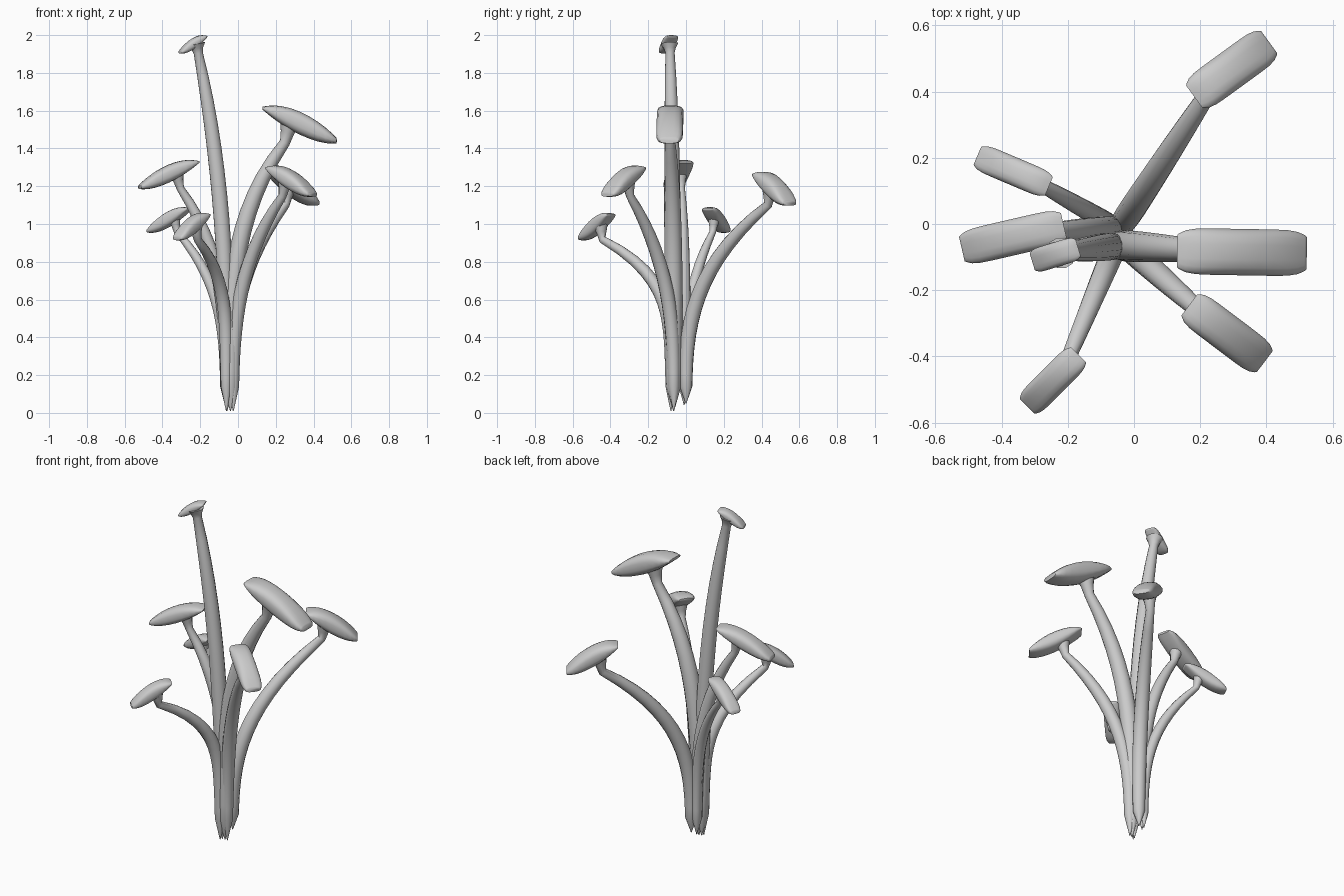
import bpy, bmesh, math
from mathutils import Vector

cube = bpy.data.objects.get("Cube")
if cube:
    bpy.data.objects.remove(cube, do_unlink=True)

colour = (0.6, 0.6, 0.6, 1)
grey = bpy.data.materials.new("stone grey")
grey.use_nodes = True
grey.diffuse_color = colour
grey.node_tree.nodes["Principled BSDF"].inputs["Base Color"].default_value = colour

UP = Vector((0, 0, 1))


def loft(name, rings):
    """Skin a list of closed rings and cap both ends."""
    bm = bmesh.new()
    loops = [[bm.verts.new(point) for point in ring] for ring in rings]
    count = len(loops[0])
    for lower, upper in zip(loops, loops[1:]):
        for i in range(count):
            j = (i + 1) % count
            bm.faces.new((lower[i], lower[j], upper[j], upper[i]))
    bm.faces.new(loops[0][::-1])
    bm.faces.new(loops[-1])
    bmesh.ops.recalc_face_normals(bm, faces=bm.faces)
    mesh = bpy.data.meshes.new(name)
    bm.to_mesh(mesh)
    bm.free()
    mesh.materials.append(grey)
    ob = bpy.data.objects.new(name, mesh)
    bpy.context.collection.objects.link(ob)
    bpy.ops.object.select_all(action="DESELECT")
    ob.select_set(True)
    bpy.context.view_layer.objects.active = ob
    bpy.ops.object.shade_smooth_by_angle(angle=math.radians(50))


def make_stem(name, foot, neck, flare, side, bend, radius, sides=12, steps=14):
    """Pointed root, a shaft that leans out ever faster, and a flare into the cap."""
    root = Vector((foot.x, foot.y, 0.01 + 0.6 * max(0, foot.y + 0.065)))
    path = [(root, 0.002)]
    for i in range(steps + 1):
        s = i / steps
        point = foot.lerp(neck, s ** bend)
        point.z = foot.z + (neck.z - foot.z) * s
        swell = 0.82 + 0.18 * math.sin(math.pi * min(s, 0.5)) - 0.42 * s ** 5
        path.append((point, radius * swell))
    path.append((neck.lerp(flare, 0.5), radius * 0.75))
    path.append((flare, radius * 1.1))
    rings = []
    for i, (point, r) in enumerate(path):
        before, after = path[max(i - 1, 0)][0], path[min(i + 1, len(path) - 1)][0]
        tangent = (after - before).normalized()
        u = (side - tangent * side.dot(tangent)).normalized()
        v = tangent.cross(u)
        angles = [math.tau * k / sides for k in range(sides)]
        rings.append([point + r * (u * math.cos(a) + v * math.sin(a)) for a in angles])
    loft(name, rings)


def rounded(value):
    """Push a circle coordinate towards a rounded rectangle."""
    return math.copysign(abs(value) ** 0.7, value)


def make_cap(name, centre, out, side, length, height, width, sides=16, steps=12):
    """Long cap: high thin inner end, arched back, low blunt outer end."""
    rings = []
    for i in range(steps + 1):
        t = 0.5 - 0.5 * math.cos(math.pi * i / steps)
        top = 0.5 - 1.05 * abs(t - 0.13) ** 1.9
        bottom = 0.87 * (1 - t) ** 1.8 - 0.5
        blunt = 1 - 0.3 * abs(2 * t - 1) ** 8
        spine = centre + out * (t - 0.5) * length + UP * height * (top + bottom) / 2
        across = side * blunt * width / 2
        rise = UP * blunt * height * (top - bottom) / 2
        angles = [math.tau * (k + 0.5) / sides for k in range(sides)]
        rings.append([spine + across * rounded(math.cos(a)) + rise * rounded(math.sin(a))
                      for a in angles])
    loft(name, rings)


# Name, cap centre, heading, cap length / height / width, foot, bend, stem radius
STALKS = [
    ("back_left", (0.295, 0.467, 1.185), 36, (0.28, 0.185, 0.12), (-0.035, 0), 2.7, 0.041),
    ("back_right", (-0.365, 0.16, 1.02), 157, (0.235, 0.14, 0.085), (-0.07, 0), 2.9, 0.03),
    ("right", (-0.366, -0.04, 1.26), 193, (0.316, 0.16, 0.11), (-0.065, -0.01), 3, 0.036),
    ("tall", (-0.238, -0.093, 1.95), 197, (0.145, 0.1, 0.075), (-0.058, -0.066), 2.4, 0.043),
    ("front_left", (0.281, -0.33, 1.225), -37, (0.285, 0.17, 0.115), (-0.025, -0.065), 2.6, 0.038),
    ("left", (0.326, -0.085, 1.525), -1, (0.392, 0.208, 0.142), (-0.04, -0.065), 3.3, 0.048),
    ("front_right", (-0.245, -0.473, 0.985), 225, (0.22, 0.15, 0.09), (-0.062, -0.08), 4, 0.036),
]

for name, centre, heading, size, foot, bend, radius in STALKS:
    angle = math.radians(heading)
    out = Vector((math.cos(angle), math.sin(angle), 0))
    side = UP.cross(out)
    centre = Vector(centre)
    length, height, width = size
    neck = centre - out * 0.2 * length - UP * 0.45 * height
    flare = centre - out * 0.13 * length + UP * 0.05 * height
    make_stem(name + "_stem", Vector((*foot, 0.14)), neck, flare, side, bend, radius)
    make_cap(name + "_cap", centre, out, side, length, height, width)
